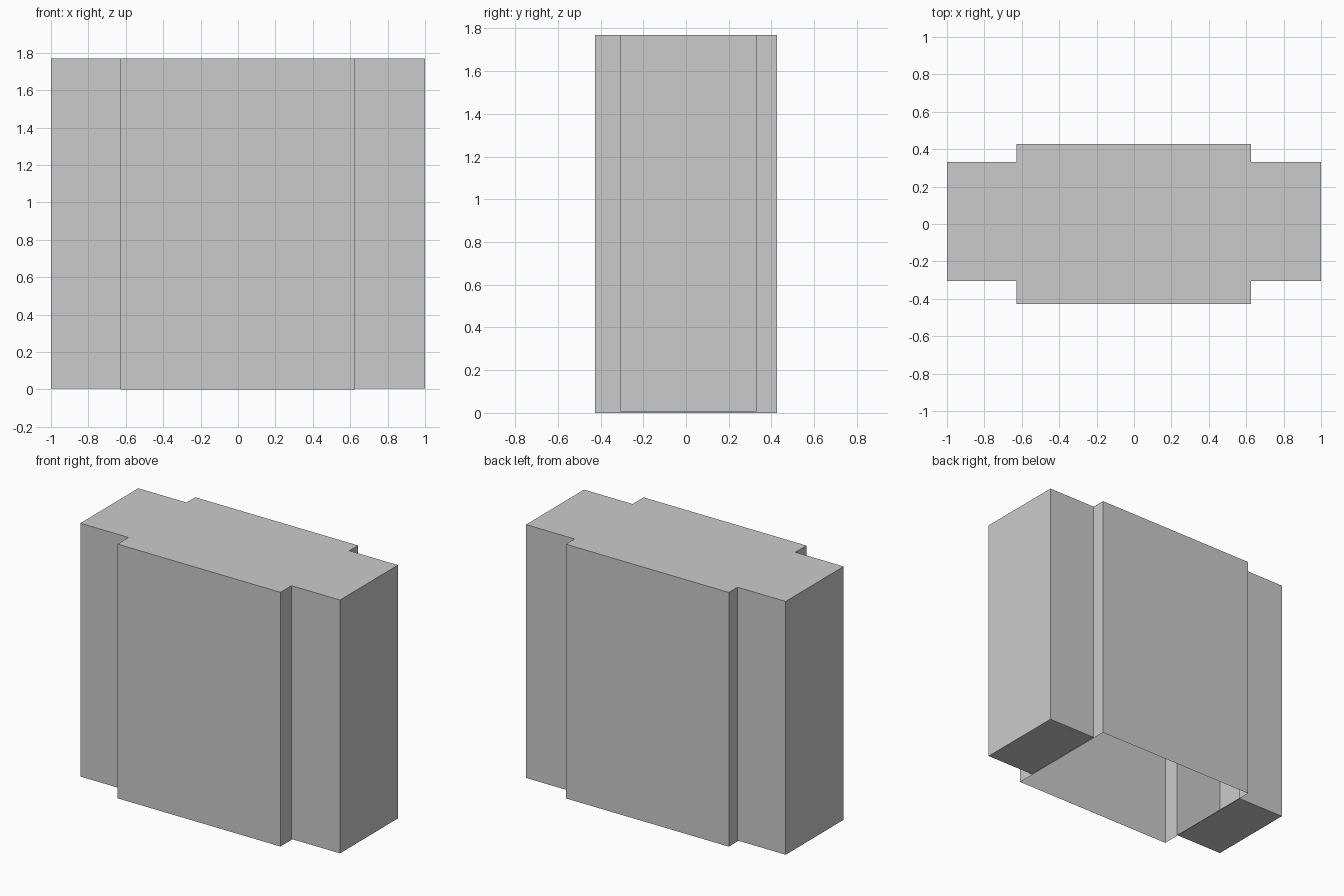
import bpy, bmesh

if "Cube" in bpy.data.objects:
    bpy.data.objects.remove(bpy.data.objects["Cube"])

HEIGHT = 1.77            # overall height
LIFT = 0.006             # side wings stop just above the ground
XL, XR = -0.629, 0.626   # sides of the central block
YF, YB = -0.427, 0.427   # front and back of the central block
WF, WB = -0.306, 0.331   # front and back of the side wings

# Cross-shaped plan, counter-clockwise, starting at the left wing
plan = [(-1, WF), (XL, WF), (XL, YF), (XR, YF), (XR, WF), (1, WF),
        (1, WB), (XR, WB), (XR, YB), (XL, YB), (XL, WB), (-1, WB)]

bm = bmesh.new()

# Top cap
top = [bm.verts.new((x, y, HEIGHT)) for x, y in plan]
bm.faces.new(top)


def wall(a, b, low):
    """Wall hanging from the top edge a-b down to height low."""
    lower = [bm.verts.new((v.co.x, v.co.y, low)) for v in (a, b)]
    bm.faces.new((lower[0], lower[1], b, a))


# Outer walls: wing walls end at LIFT, central walls reach the ground
for i, a in enumerate(top):
    b = top[(i + 1) % len(top)]
    is_wing = max(abs(a.co.x), abs(b.co.x)) > 0.99
    wall(a, b, LIFT if is_wing else 0)

# Wing floors, each with a thin lip along the open central bottom
for inner, outer in ((XL, -1), (XR, 1)):
    floor = [bm.verts.new(p) for p in ((inner, WF, LIFT), (inner, WB, LIFT),
                                       (outer, WB, LIFT), (outer, WF, LIFT))]
    face = bm.faces.new(floor)
    face.normal_update()
    if face.normal.z > 0:
        face.normal_flip()
    lip = [bm.verts.new((inner, y, 0)) for y in (WB, WF)]
    lip_face = bm.faces.new((floor[0], floor[1], lip[0], lip[1]))
    lip_face.normal_update()
    if lip_face.normal.x * outer < 0:
        lip_face.normal_flip()

bmesh.ops.remove_doubles(bm, verts=bm.verts, dist=0.0005)

mesh = bpy.data.meshes.new("block_shell")
bm.to_mesh(mesh)
bm.free()
shell = bpy.data.objects.new("block_shell", mesh)
bpy.context.collection.objects.link(shell)
